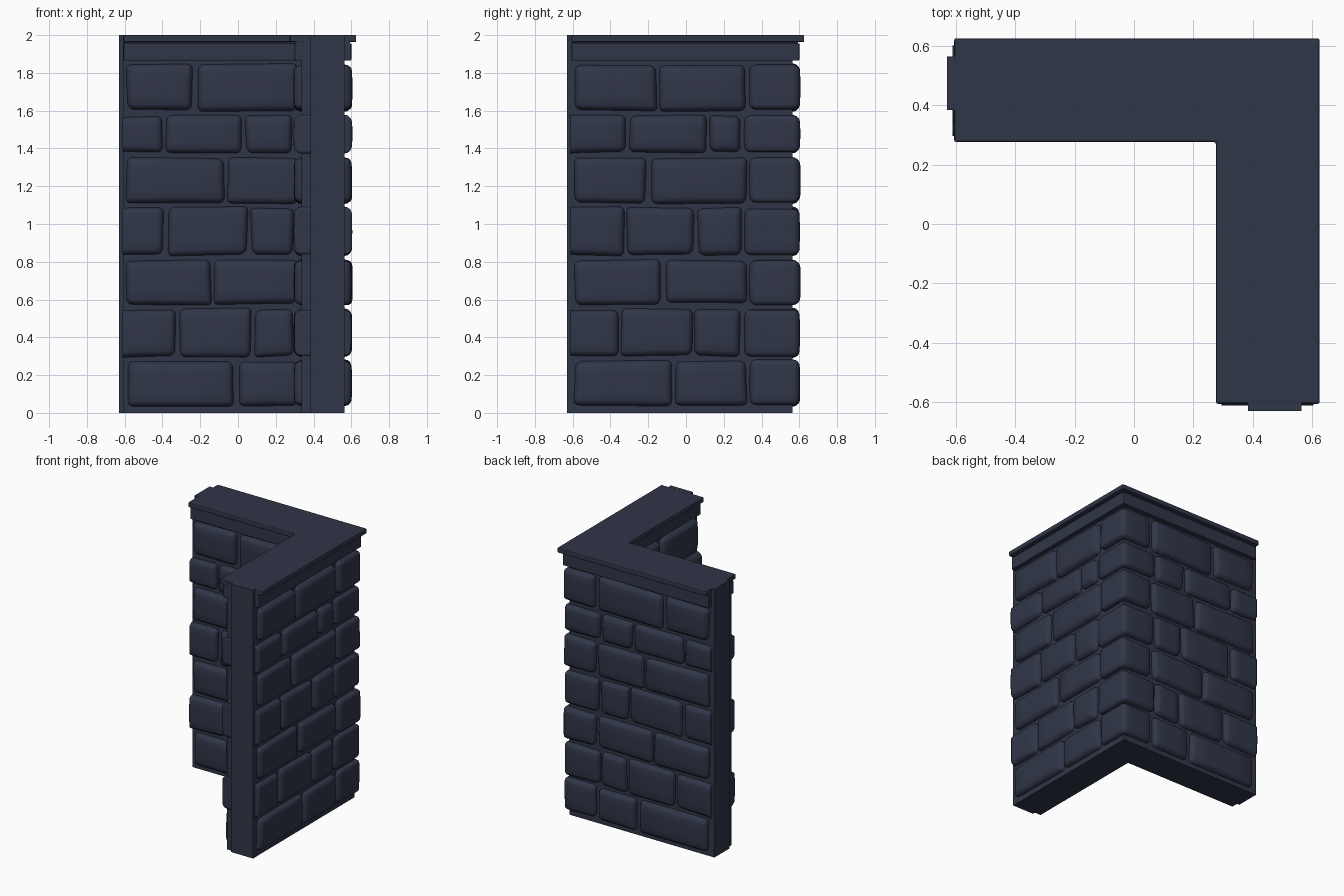
import bpy, bmesh, random
from mathutils import Vector

if "Cube" in bpy.data.objects:
    bpy.data.objects.remove(bpy.data.objects["Cube"])

random.seed(4)
slate = bpy.data.materials.new("dark slate blue")
slate.diffuse_color = (0.030, 0.037, 0.065, 1)
slate.use_nodes = True
slate.node_tree.nodes["Principled BSDF"].inputs["Base Color"].default_value = slate.diffuse_color


def finish(bm, name, smooth=False):
    bmesh.ops.recalc_face_normals(bm, faces=bm.faces)
    me = bpy.data.meshes.new(name)
    bm.to_mesh(me)
    bm.free()
    me.materials.append(slate)
    for p in me.polygons:
        p.use_smooth = smooth
    ob = bpy.data.objects.new(name, me)
    bpy.context.collection.objects.link(ob)
    return ob


def l_prism(name, lo, hi, end, z0, z1, bevel=0):
    """L-shaped slab; both arms run from the +x+y corner to 'end'."""
    bm = bmesh.new()
    pts = [(end, lo), (lo, lo), (lo, end), (hi, end), (hi, hi), (end, hi)]
    face = bm.faces.new([bm.verts.new((x, y, z0)) for x, y in pts])
    ext = bmesh.ops.extrude_face_region(bm, geom=[face])
    for v in ext["geom"]:
        if isinstance(v, bmesh.types.BMVert):
            v.co.z = z1
    ob = finish(bm, name)
    if bevel:
        m = ob.modifiers.new("soft edge", "BEVEL")
        m.width, m.segments = bevel, 2
    return ob


def stone(name, s, t, z, swap, open_end=False, r=0.03):
    """Rounded, slightly bulging block: s along the wall, t across it."""
    lo, hi = Vector((s[0], t[0], z[0])), Vector((s[1], t[1], z[1]))
    mid, half = (lo + hi) / 2, (hi - lo) / 2
    jit = [random.uniform(-0.009, 0.009) for _ in range(8)]
    bulge = random.uniform(0.004, 0.010)
    bm = bmesh.new()
    bmesh.ops.create_cube(bm, size=2)
    bmesh.ops.subdivide_edges(bm, edges=bm.edges[:], cuts=7, use_grid_fill=True)
    for v in bm.verts:
        u = v.co.copy()
        core, off = Vector(), Vector()
        for i in range(3):
            a, sg = abs(u[i]), (1 if u[i] > 0 else -1)
            inner = half[i] - r
            core[i] = sg * inner * min(a / 0.5, 1)
            off[i] = sg * max(a - 0.5, 0) * 2 * r
        flat_end = open_end and u.x < 0
        if flat_end:                       # square cut at the wall end
            core.x, off.x = core.x + off.x, 0
            if u.x < -0.99:
                core.x = -half.x
        if off.length > 1e-6:
            if flat_end and max(abs(u.y), abs(u.z)) < 0.99:
                pass
            else:
                off = off.normalized() * r
        p = core + off
        # pillow the visible faces and wobble the outline
        if abs(u.y) > 0.99:
            fx = 1 if flat_end else 1 - u.x ** 2
            p.y += bulge * fx * (1 - u.z ** 2) * (1 if u.y > 0 else -1)
        fx, fz = (u.x + 1) / 2, (u.z + 1) / 2
        for k, (a, b) in enumerate(((fx, fz), (fx, 1 - fz), (1 - fx, fz), (1 - fx, 1 - fz))):
            p.z += jit[k] * a * b
            if not (open_end and k > 1):
                p.x += jit[k + 4] * a * b
        p += mid
        v.co = (p.y, p.x, p.z) if swap else p
    return finish(bm, name, True)


# wall core, with a locating tongue on each open end
l_prism("wall_core", 0.335, 0.565, -0.61, 0, 1.99)
for nm, swap in (("left_end_tongue", False), ("front_end_tongue", True)):
    bm = bmesh.new()
    bmesh.ops.create_cube(bm, size=1)
    for v in bm.verts:
        s, t, z = -0.615 + v.co.x * 0.03, 0.475 + v.co.y * 0.18, 1 + v.co.z * 2
        v.co = (t, s, z) if swap else (s, t, z)
    finish(bm, nm)

# capping: frieze, recessed neck, overhanging lip
l_prism("cap_frieze", 0.30, 0.60, -0.606, 1.865, 1.957, 0.006)
l_prism("cap_neck", 0.307, 0.593, -0.604, 1.95, 1.97)
l_prism("cap_lip", 0.276, 0.626, -0.606, 1.963, 2.0, 0.007)

# courses: (z range, left arm joints, front arm joints); last stone of each row is the corner
rows = [
    ((0.04, 0.275), (-0.01,), (-0.07,)),
    ((0.30, 0.55), (-0.32, 0.08), (-0.355, 0.04)),
    ((0.575, 0.81), (-0.135,), (-0.12,)),
    ((0.835, 1.085), (-0.385, 0.06), (-0.32, 0.055)),
    ((1.11, 1.35), (-0.065,), (-0.20,)),
    ((1.38, 1.57), (-0.39, 0.03), (-0.31, 0.115)),
    ((1.60, 1.845), (-0.23,), (-0.145,)),
]
GAP = 0.011
for i, (z, left, front) in enumerate(rows):
    staggered = i % 2 == 1
    corner = 0.302 if staggered else 0.33
    for side, joints, swap in (("left", left, False), ("front", front, True)):
        stops = [-0.611 - GAP if staggered else -0.60] + list(joints) + [corner]
        for j in range(len(stops) - 1):
            stone(f"{side}_stone_{i + 1}_{j + 1}", (stops[j] + GAP, stops[j + 1] - GAP),
                  (0.303, 0.596), z, swap, staggered and j == 0)
    c = (corner + GAP, 0.598)
    stone(f"corner_stone_{i + 1}", c, c, z, False)
